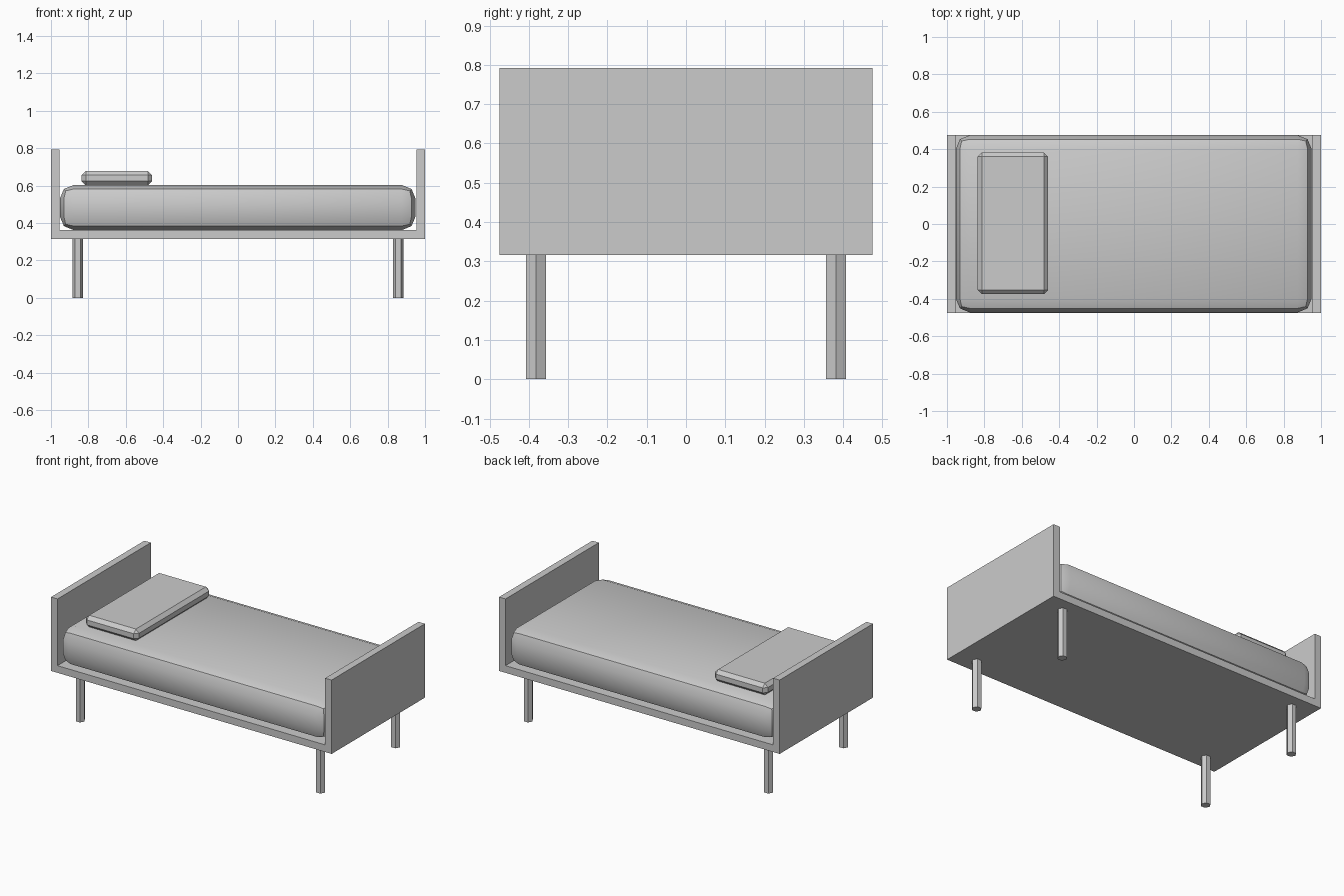
import bpy, bmesh, math
from mathutils import Matrix

if "Cube" in bpy.data.objects:
    bpy.data.objects.remove(bpy.data.objects["Cube"])


def add_mesh(name, bm):
    bmesh.ops.recalc_face_normals(bm, faces=bm.faces)
    mesh = bpy.data.meshes.new(name)
    bm.to_mesh(mesh)
    bm.free()
    obj = bpy.data.objects.new(name, mesh)
    bpy.context.collection.objects.link(obj)
    return obj


def soft_box(name, low, high, radius, segments):
    """Box between two corners with all edges bevelled."""
    bm = bmesh.new()
    bmesh.ops.create_cube(bm, size=1)
    for v in bm.verts:
        for i in range(3):
            v.co[i] = high[i] if v.co[i] > 0 else low[i]
    bmesh.ops.bevel(bm, geom=bm.edges[:], offset=radius, segments=segments,
                    profile=0.5, affect='EDGES')
    return add_mesh(name, bm)


# U-shaped frame: head board, base and foot board in one profile
X, T, DEPTH, Z0, Z1 = 1.0, 0.046, 0.475, 0.316, 0.792
profile = [(-X, Z0), (X, Z0), (X, Z1), (X - T, Z1), (X - T, Z0 + T),
           (-X + T, Z0 + T), (-X + T, Z1), (-X, Z1)]
bm = bmesh.new()
face = bm.faces.new([bm.verts.new((x, -DEPTH, z)) for x, z in profile])
ext = bmesh.ops.extrude_face_region(bm, geom=[face], use_keep_orig=True)
for v in ext["geom"]:
    if isinstance(v, bmesh.types.BMVert):
        v.co.y = DEPTH
add_mesh("bed_frame", bm)

# Mattress, smooth apart from the middle bevel edge
mattress = soft_box("mattress", (-0.953, -0.473, 0.362), (0.95, 0.475, 0.604), 0.075, 2)
bpy.context.view_layer.objects.active = mattress
mattress.select_set(True)
bpy.ops.object.shade_smooth_by_angle(angle=math.radians(30))
mattress.select_set(False)

# Pillow
soft_box("pillow", (-0.836, -0.375, 0.602), (-0.459, 0.382, 0.678), 0.022, 1)

# Six-sided legs
for sx, side in ((-1, "head"), (1, "foot")):
    for sy, pos in ((-1, "front"), (1, "back")):
        bm = bmesh.new()
        bmesh.ops.create_cone(bm, cap_ends=True, segments=6, radius1=0.029,
                              radius2=0.029, depth=Z0)
        # corners point along x
        if max(v.co.x for v in bm.verts) < 0.028:
            bmesh.ops.rotate(bm, verts=bm.verts, matrix=Matrix.Rotation(math.pi / 6, 3, 'Z'))
        bmesh.ops.translate(bm, verts=bm.verts, vec=(sx * 0.857, sy * 0.382, Z0 / 2))
        add_mesh(f"{side}_{pos}_leg", bm)
